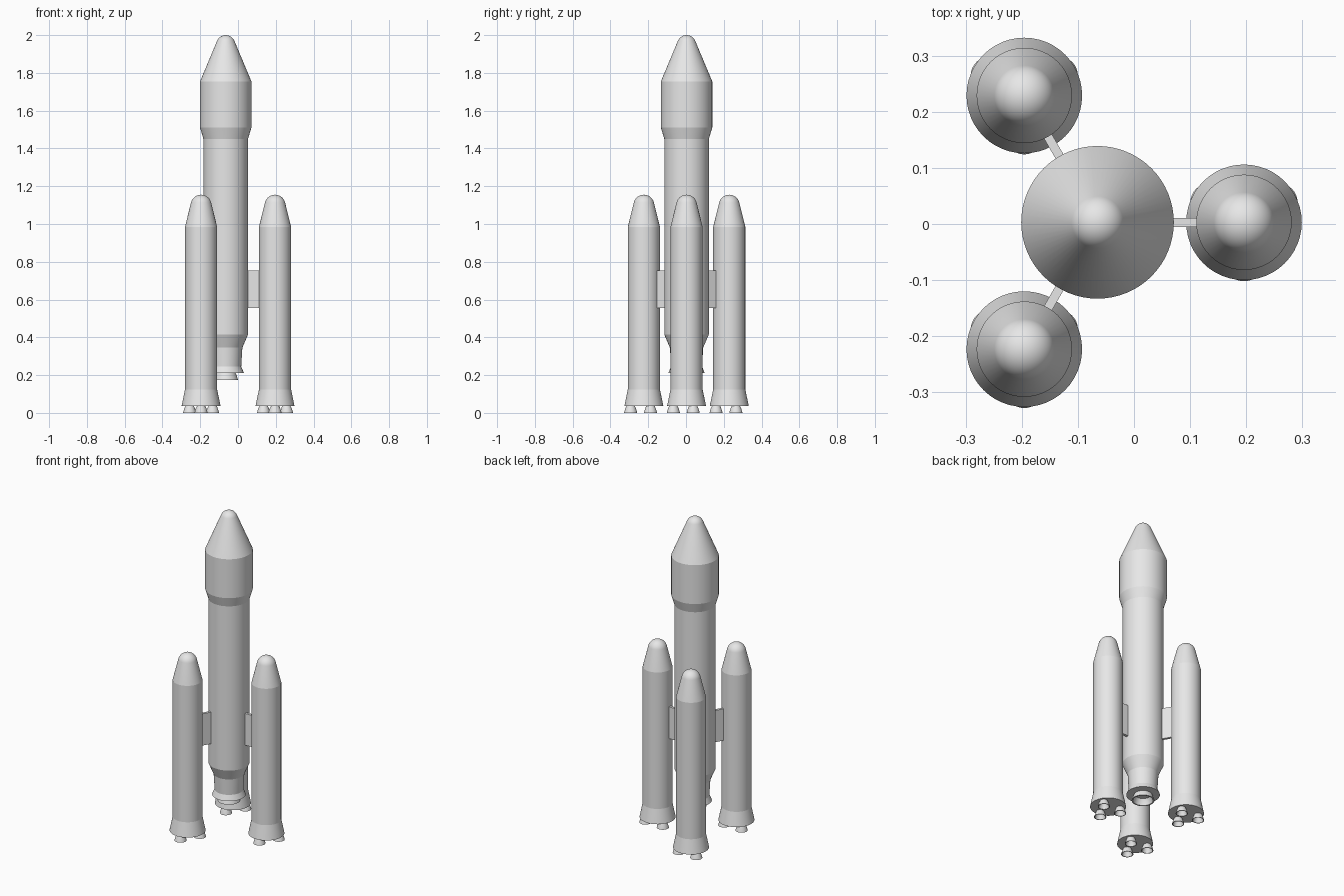
import bpy, math
from mathutils import Matrix

cube = bpy.data.objects.get("Cube")
if cube:
    bpy.data.objects.remove(cube, do_unlink=True)

CENTRE_X, CENTRE_Y = -0.065, 0.003
BOOSTER_REACH = 0.261

hull_grey = bpy.data.materials.new("hull_grey")
hull_grey.use_nodes = True
colour = (0.8, 0.8, 0.8, 1)
hull_grey.diffuse_color = colour
hull_grey.node_tree.nodes["Principled BSDF"].inputs["Base Color"].default_value = colour


def finish(obj, angle):
    obj.data.materials.append(hull_grey)
    bpy.ops.object.select_all(action="DESELECT")
    obj.select_set(True)
    bpy.context.view_layer.objects.active = obj
    bpy.ops.object.shade_smooth_by_angle(angle=math.radians(angle))


def lathe(name, profile, x, y, sides=48, angle=10):
    """Spin an (r, z) profile, listed bottom to top on the outside, about z."""
    verts, rings, faces = [], [], []
    for r, z in profile:
        count = 1 if r < 1e-6 else sides
        rings.append([len(verts) + i for i in range(count)])
        for i in range(count):
            a = 2 * math.pi * i / sides
            verts.append((r * math.cos(a), r * math.sin(a), z))
    for low, high in zip(rings, rings[1:]):
        for i in range(sides):
            j = (i + 1) % sides
            if len(low) == 1:
                faces.append((low[0], high[j], high[i]))
            elif len(high) == 1:
                faces.append((low[i], low[j], high[0]))
            else:
                faces.append((low[i], low[j], high[j], high[i]))
    mesh = bpy.data.meshes.new(name)
    mesh.from_pydata(verts, [], faces)
    obj = bpy.data.objects.new(name, mesh)
    obj.location = (x, y, 0)
    bpy.context.collection.objects.link(obj)
    finish(obj, angle)
    return obj


def nose(base_r, base_z, top_z, tip_r, steps=10):
    """Cone that runs tangent into a round tip."""
    t = 0.3
    for _ in range(30):
        r = tip_r * math.cos(t)
        z = top_z - tip_r * (1 - math.sin(t))
        t = math.atan2(base_r - r, z - base_z)
    points = [(base_r, base_z)]
    for i in range(steps + 1):
        a = t + (math.pi / 2 - t) * i / steps
        points.append((tip_r * math.cos(a), top_z - tip_r * (1 - math.sin(a))))
    points[-1] = (0, top_z)
    return points


def nozzle(name, x, y, bottom, top, throat, mouth):
    """Hollow bell with a thin lip, open at the bottom."""
    mid = (bottom + top) / 2
    waist = throat + (mouth - throat) * 0.62
    lip = mouth * 0.12
    lathe(name, [(0, top - 0.005), (throat - lip, top - 0.005),
                 (waist - lip, mid), (mouth - lip, bottom),
                 (mouth, bottom), (waist, mid), (throat, top), (0, top)],
          x, y, sides=32, angle=25)


# Core stage with its wider payload fairing
lathe("core_stage", [(0, 0.212), (0.096, 0.212), (0.082, 0.245), (0.088, 0.345),
                     (0.118, 0.415), (0.118, 1.45), (0.136, 1.51)]
      + nose(0.136, 1.755, 2.0, 0.05), CENTRE_X, CENTRE_Y, sides=64)
nozzle("core_nozzle", CENTRE_X, CENTRE_Y, 0.175, 0.225, 0.045, 0.065)

# Three boosters, each with three nozzles and a radial strut
for n, degrees in enumerate((0, 120, 240), 1):
    a = math.radians(degrees)
    bx = CENTRE_X + BOOSTER_REACH * math.cos(a)
    by = CENTRE_Y + BOOSTER_REACH * math.sin(a)
    lathe(f"booster_{n}", [(0, 0.037), (0.103, 0.037), (0.085, 0.125)]
          + nose(0.085, 0.985, 1.155, 0.055), bx, by)

    for k, turn in enumerate((30, 150, 270), 1):
        b = math.radians(turn)
        nozzle(f"booster_{n}_nozzle_{k}", bx + 0.07 * math.cos(b),
               by + 0.07 * math.sin(b), 0, 0.045, 0.018, 0.035)

    bpy.ops.mesh.primitive_cube_add(size=1)
    strut = bpy.context.object
    strut.name = f"strut_{n}"
    strut.data.transform(Matrix.Diagonal((0.08, 0.016, 0.2, 1)))
    mid = 0.147
    strut.location = (CENTRE_X + mid * math.cos(a), CENTRE_Y + mid * math.sin(a), 0.655)
    strut.rotation_euler.z = a
    finish(strut, 10)
